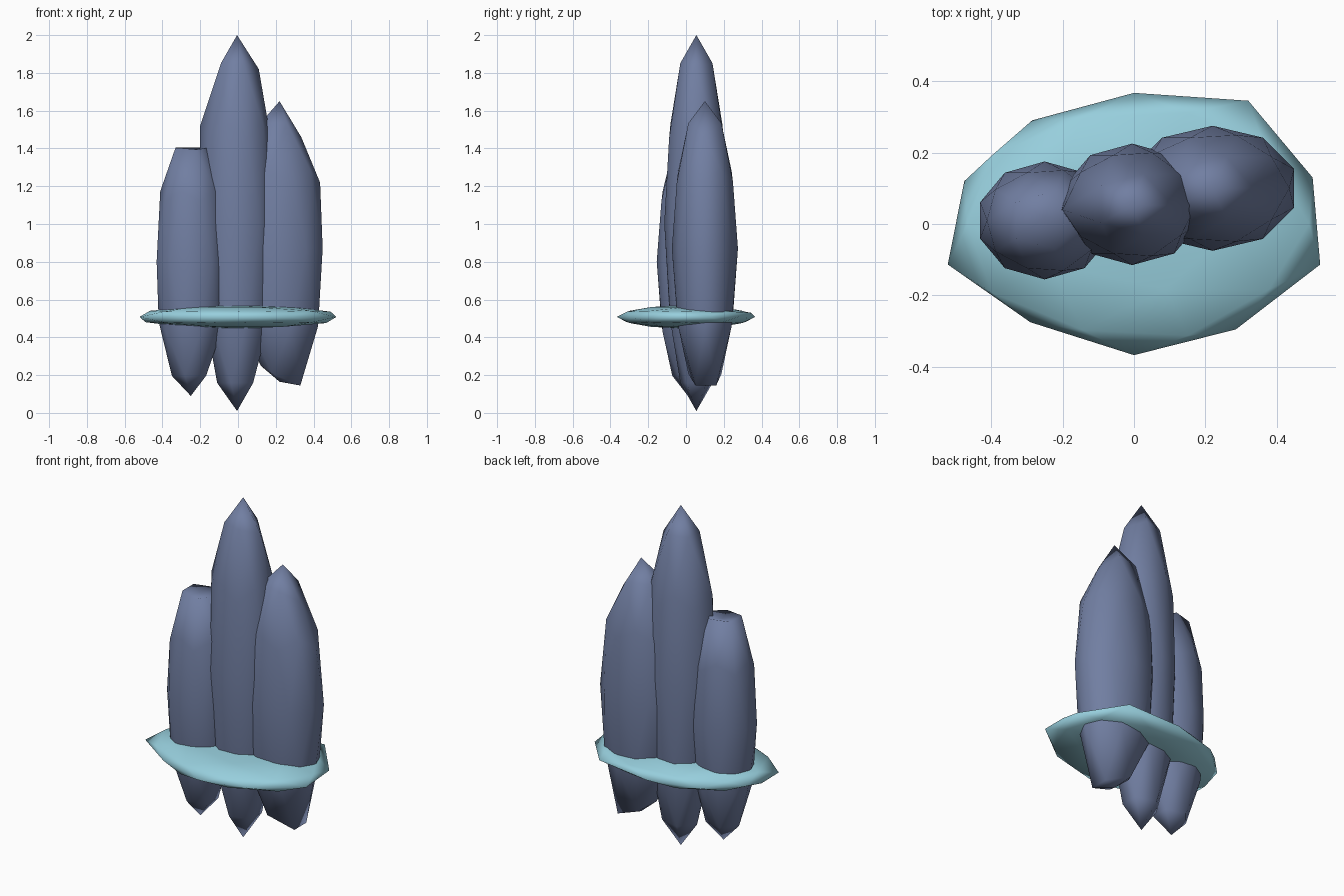
import bpy
import bmesh
from mathutils import Vector

if "Cube" in bpy.data.objects:
    bpy.data.objects.remove(bpy.data.objects["Cube"], do_unlink=True)


def make_material(name, color):
    mat = bpy.data.materials.new(name)
    mat.use_nodes = True
    mat.diffuse_color = (*color, 1)
    mat.node_tree.nodes["Principled BSDF"].inputs["Base Color"].default_value = (*color, 1)
    return mat


def rough_stone(name, center, radii, mat, nudges=()):
    """Stretched low-poly sphere; each nudge moves the vertex nearest a direction."""
    bm = bmesh.new()
    bmesh.ops.create_icosphere(bm, subdivisions=2, radius=1)
    picked = [(min(bm.verts, key=lambda v: (v.co - Vector(d)).length), Vector(p))
              for d, p in nudges]
    for v in bm.verts:
        v.co = Vector(center) + v.co * Vector(radii)
    for v, place in picked:
        v.co = place
    bmesh.ops.recalc_face_normals(bm, faces=bm.faces)
    for f in bm.faces:
        f.smooth = True
    mesh = bpy.data.meshes.new(name)
    bm.to_mesh(mesh)
    bm.free()
    mesh.materials.append(mat)
    obj = bpy.data.objects.new(name, mesh)
    bpy.context.collection.objects.link(obj)
    return obj


slate = make_material("slate blue", (0.165, 0.21, 0.36))
aqua = make_material("pale aqua", (0.31, 0.62, 0.72))

# Tall middle spire, pointed at both ends
rough_stone("middle_crystal", (-0.005, 0.055, 1.005), (0.2, 0.17, 0.995), slate, [
    ((-0.85, 0, 0.53), (-0.2, 0.04, 1.52)),
    ((0.53, 0, 0.85), (0.11, 0.05, 1.82)),
    ((-0.95, -0.31, 0), (-0.21, 0.04, 1.0)),
])

# Short spire with a blunt, slightly sunken top
rough_stone("short_crystal", (-0.25, 0.01, 0.8), (0.19, 0.165, 0.71), slate, [
    ((0, 0, 1), (-0.25, 0.02, 1.385)),
    ((0.16, -0.5, 0.85), (-0.22, -0.07, 1.395)),
])

# Medium spire with a blunt bottom
rough_stone("medium_crystal", (0.22, 0.1, 0.87), (0.24, 0.175, 0.78), slate, [
    ((0, 0, -1), (0.22, 0.1, 0.165)),
    ((0.43, -0.31, -0.85), (0.33, 0.05, 0.145)),
    ((0.43, 0.31, -0.85), (0.33, 0.16, 0.145)),
    ((-0.53, 0, -0.85), (0.12, 0.1, 0.25)),
    ((0.53, 0, 0.85), (0.335, 0.1, 1.46)),
])

# Flat lens-shaped ring stone around all three
rough_stone("base_disc", (0, 0, 0.508), (0.548, 0.367, 0.062), aqua, [
    ((0.59, 0.81, 0), (0.32, 0.345, 0.53)),
    ((-0.59, 0.81, 0), (-0.285, 0.29, 0.505)),
    ((-0.95, 0.31, 0), (-0.475, 0.12, 0.505)),
    ((0.95, 0.31, 0), (0.5, 0.13, 0.508)),
    ((-0.59, -0.81, 0), (-0.29, -0.275, 0.508)),
    ((0.59, -0.81, 0), (0.285, -0.295, 0.508)),
])
